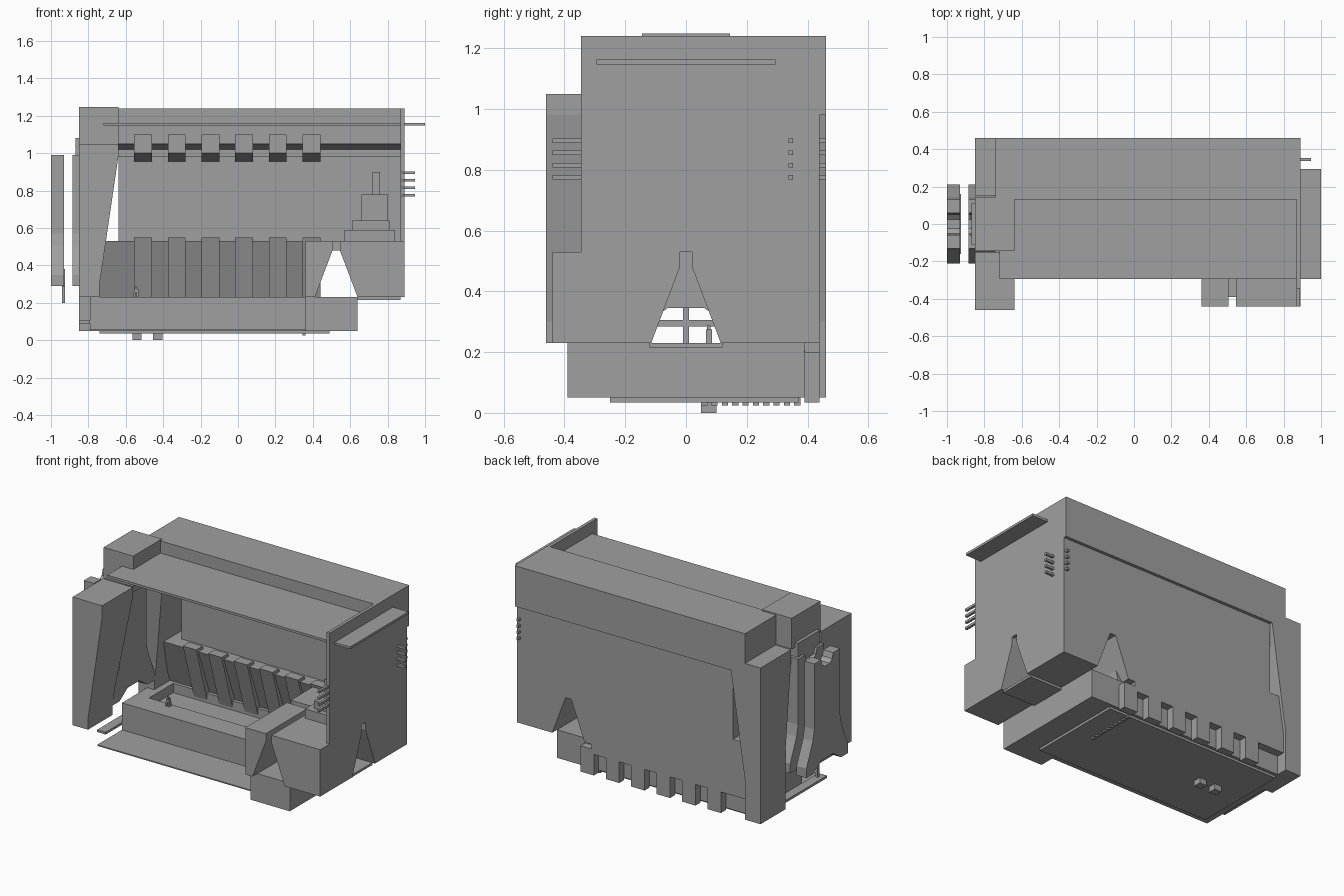
import bpy, bmesh
from mathutils import Vector

cube = bpy.data.objects.get("Cube")
if cube:
    bpy.data.objects.remove(cube, do_unlink=True)

grey = bpy.data.materials.new("stone_grey")
grey.use_nodes = True
grey.diffuse_color = (.35, .35, .35, 1)
grey.node_tree.nodes["Principled BSDF"].inputs["Base Color"].default_value = grey.diffuse_color

# Main levels and planes shared by the parts
LEFT_END, RIGHT_END = -.85, .89
FRONT, BACK = -.46, .46
ROOF_TOP, TOWER_TOP, WALL_TOP = 1.24, 1.05, .98
DECK_TOP, BASE_TOP, GROUND = .53, .23, .05
DECK_LEFT, BASE_RIGHT, BASE_LEFT = .36, .64, -.79
WALL_FRONT, WALL_BACK, BASE_BACK = .345, .44, .39
TOWER_INNER, TOWER_FOOT = -.64, -.74
THIN = .015


def prism(name, profile, start, end, axis="x"):
    """Extrude a profile: (y, z) points along x, (x, z) along y or (x, y) along z."""
    place = {"x": lambda p, t: (t, p[0], p[1]),
             "y": lambda p, t: (p[0], t, p[1]),
             "z": lambda p, t: (p[0], p[1], t)}[axis]
    bm = bmesh.new()
    face = bm.faces.new([bm.verts.new(place(point, start)) for point in profile])
    extruded = bmesh.ops.extrude_face_region(bm, geom=[face])["geom"]
    moved = [item for item in extruded if isinstance(item, bmesh.types.BMVert)]
    bmesh.ops.translate(bm, vec=Vector(place((0, 0), end - start)), verts=moved)
    bmesh.ops.recalc_face_normals(bm, faces=bm.faces)
    mesh = bpy.data.meshes.new(name)
    bm.to_mesh(mesh)
    bm.free()
    mesh.materials.append(grey)
    part = bpy.data.objects.new(name, mesh)
    bpy.context.collection.objects.link(part)
    return part


def box(name, x, y, z):
    """Box from its (low, high) ranges."""
    corners = [(x[0], y[0]), (x[1], y[0]), (x[1], y[1]), (x[0], y[1])]
    return prism(name, corners, z[0], z[1], "z")


def span(start, length):
    return start, start + length


def around(middle, half):
    return middle - half, middle + half


def mirrored(half, middle=0):
    """Complete a symmetric profile from the points of one side."""
    return [(middle + u, v) for u, v in half] + [(middle - u, v) for u, v in reversed(half)]


def cut(part, cutter):
    cutter.hide_render = True
    cutter.hide_viewport = True
    modifier = part.modifiers.new("cut", "BOOLEAN")
    modifier.operation = "DIFFERENCE"
    modifier.solver = "EXACT"
    modifier.object = cutter


# Roof beam with stepped underside, back wall, thin end wall and canopy
roof = [(.13, ROOF_TOP), (.13, TOWER_TOP), (.25, 1.02), (.25, WALL_TOP), (BACK, WALL_TOP), (BACK, ROOF_TOP)]
prism("roof_beam", roof, TOWER_FOOT, RIGHT_END)
box("back_wall", (TOWER_INNER, RIGHT_END), (WALL_FRONT, WALL_BACK), (DECK_TOP, WALL_TOP))
box("end_wall", span(RIGHT_END, -.02), around(0, WALL_FRONT), (DECK_TOP, ROOF_TOP))
box("canopy", (-.72, 1), around(0, .295), span(1.147, THIN))

# Leaning lower wall with ribs and feet, and brackets under the roof
lean = [(.255, DECK_TOP), (WALL_BACK, DECK_TOP), (WALL_BACK, .17), (BASE_BACK, .17)]
prism("lower_back_wall", lean, TOWER_FOOT, DECK_LEFT)
rib = [(.235, .55), (.3, .55), (.4, .17), (.35, .17)]
bracket = [(.11, 1.1), (.11, 1), (WALL_FRONT, .955), (WALL_FRONT, 1.1)]
for i in range(6):
    bay = span(-.555 + .18 * i, .095)
    prism("wall_rib", rib, *bay)
    prism("ceiling_bracket", bracket, *bay)
    box("wall_foot", bay, (BASE_BACK, WALL_BACK), (.035, .2))

# Corner deck on four splayed legs, open in both directions
deck = box("corner_deck", (DECK_LEFT, RIGHT_END), around(0, WALL_BACK), (BASE_TOP, DECK_TOP))
for axis, middle, slot_end in (("y", .525, .2), ("x", 0, 1)):
    opening = mirrored([(.12, BASE_TOP - THIN), (.02, .48)], middle)
    cut(deck, prism("opening_cutter", opening, -1 if axis == "y" else 0, 1, axis))
    slot = mirrored([(.02, .4), (.02, .6)], middle)
    cut(deck, prism("slot_cutter", slot, -1 if axis == "y" else 0, slot_end, axis))
box("deck_step", (BASE_RIGHT, .87), around(0, .12), span(BASE_TOP, -THIN))

# Base with front sill, recessed trough and underside details
box("base_end", (DECK_LEFT, BASE_RIGHT), around(0, BASE_BACK), (GROUND, BASE_TOP))
trough = box("base_trough", (BASE_LEFT, DECK_LEFT), (-.045, BASE_BACK), (GROUND, BASE_TOP))
cut(trough, box("trough_cutter", (-.7, .3), (.1, WALL_FRONT), (.17, .4)))
box("front_sill", (BASE_LEFT, DECK_LEFT), (-.295, BASE_BACK), span(GROUND, THIN / 2))
box("underside_panel", (TOWER_FOOT, .49), (-.25, .37), span(GROUND, -THIN))
for start in (-.565, -.455):
    box("underside_block", span(start, .05), span(.05, .05), (0, GROUND))
for i in range(10):
    box("underside_tooth", span(DECK_LEFT, -THIN), span(.05 + .034 * i, .02), (.025, GROUND))

# End towers, mirrored front and back, narrowing towards the foot
for name, side, foot in (("front_tower", -1, BASE_TOP), ("back_tower", 1, GROUND)):
    outline = [(LEFT_END, TOWER_TOP), (TOWER_INNER, TOWER_TOP), (TOWER_INNER, WALL_TOP),
               (TOWER_FOOT, .3), (TOWER_FOOT, foot), (LEFT_END, foot)]
    tower = prism(name, outline, side * .15, side * BACK, "y")
    wedge = [(0, 1), (side * .15, 1), (side * .21, .4), (side * .21, 0), (0, 0)]
    cut(tower, prism("wedge_cutter", wedge, -1, 0))
box("tower_cap", (LEFT_END, TOWER_INNER), around(0, .145), (TOWER_TOP, ROOF_TOP + THIN / 2))
box("tower_floor", (LEFT_END, BASE_LEFT), around(0, .21), span(.09, THIN))

# Flared end arches with a dipped top
arch = mirrored([(.06, WALL_FRONT), (.14, .29), (.21, .29), (.21, .35), (.145, .5), (.13, .57),
                 (.13, .99), (.06, .99), (.05, .955), (.025, .935)])
prism("outer_arch", arch, -1, -.93)
prism("inner_arch", arch, -.885, TOWER_FOOT)
box("arch_head", (-.87, -.72), around(0, .11), (.95, 1.08))
box("arch_post", span(-.94, THIN), around(0, .01), (.2, .38))
box("arch_rail", span(-.94, THIN), around(0, .16), span(.285, .02))

# Projecting rods at the end-wall corners
for i in range(4):
    height = span(.768 + .04 * i, THIN)
    box("side_rod", (.87, .947), around(WALL_FRONT, THIN / 2), height)
    box("front_rod", span(.87, THIN), (-WALL_BACK, -WALL_FRONT), height)
    box("back_rod", span(.865, THIN), (WALL_BACK, BACK), height)

# Stepped pedestal on the deck
tier_bottom = DECK_TOP
for left, right, tier_top in ((.57, .84, .59), (.61, .81, .64), (.66, .8, .78), (.72, .76, .9)):
    box("pedestal_tier", (left, right), around(0, (right - left) / 2), (tier_bottom, tier_top))
    tier_bottom = tier_top

# Small standing figure on the base
body_x, body_y = -.545, .075
for side in (-1, 1):
    box("figure_leg", around(body_x + side * .008, .005), around(body_y, .01), span(BASE_TOP, .025))
box("figure_body", around(body_x, .012), around(body_y, .01), span(BASE_TOP + .025, .02))
box("figure_head", around(body_x, .006), around(body_y, .006), span(BASE_TOP + .045, .012))
